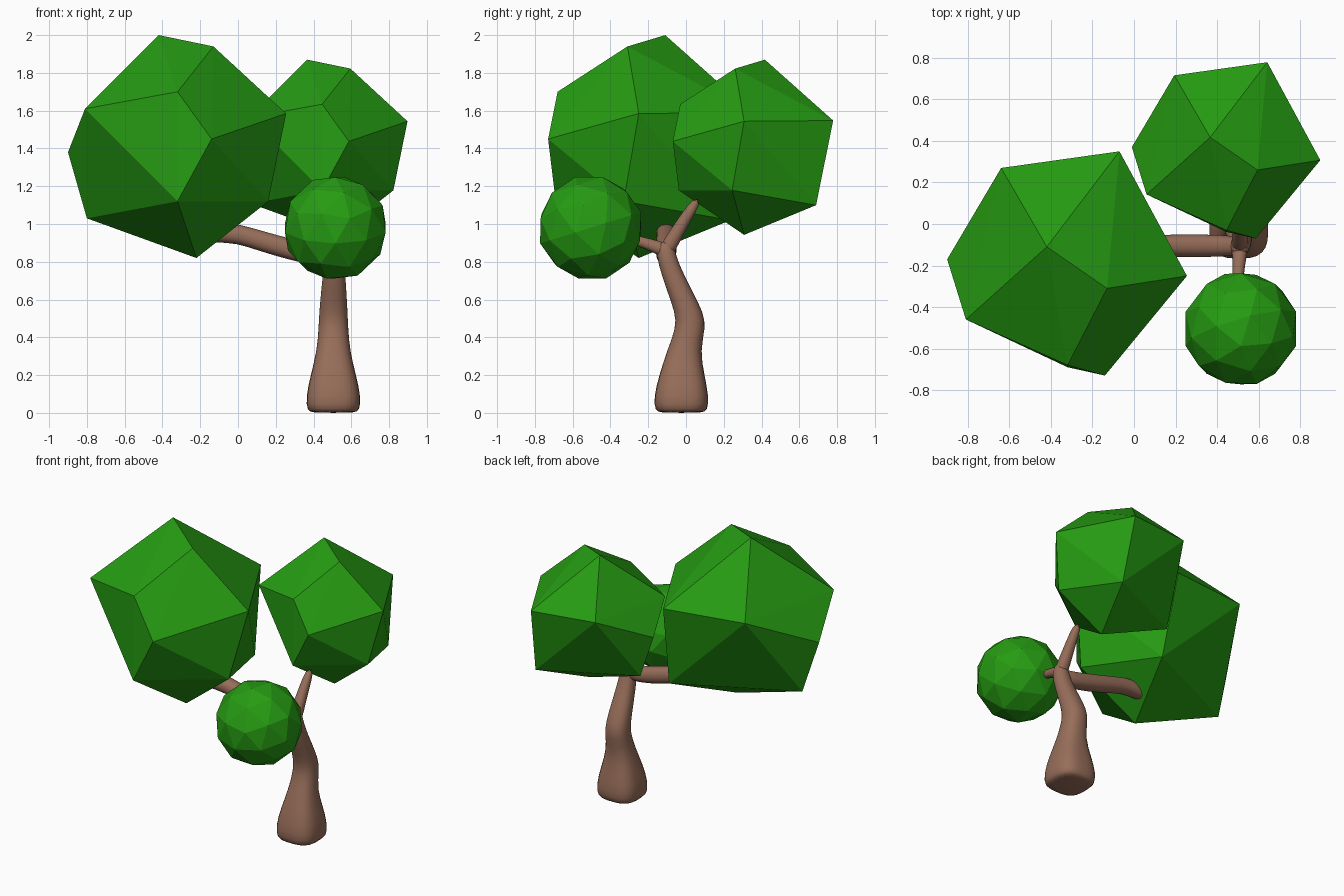
import bpy, bmesh, math
from mathutils import Vector, Matrix

if "Cube" in bpy.data.objects:
    bpy.data.objects.remove(bpy.data.objects["Cube"])


def material(name, rgb):
    m = bpy.data.materials.new(name)
    m.diffuse_color = (*rgb, 1)
    m.use_nodes = True
    m.node_tree.nodes["Principled BSDF"].inputs["Base Color"].default_value = m.diffuse_color
    return m


LEAF = material("leaf green", (0.019, 0.33, 0.006))
BARK = material("bark brown", (0.31, 0.155, 0.102))


def finish(bm, name, mat):
    bmesh.ops.recalc_face_normals(bm, faces=bm.faces)
    me = bpy.data.meshes.new(name)
    bm.to_mesh(me)
    bm.free()
    me.materials.append(mat)
    ob = bpy.data.objects.new(name, me)
    bpy.context.collection.objects.link(ob)
    return ob


# Faceted crown: convex hull of a few corners, reused at two sizes
CROWN = [(-.42, -.11, 2.0), (-.13, -.31, 1.94), (-.32, -.68, 1.70), (-.81, -.46, 1.61),
         (.255, -.25, 1.585), (-.14, -.73, 1.45), (-.90, -.17, 1.38), (-.80, -.13, 1.03),
         (-.32, -.69, 1.12), (-.22, -.25, .82), (.16, -.33, 1.12), (-.035, .235, 1.02),
         (-.07, .35, 1.59), (-.64, .27, 1.61)]


def crown(name, scale, offset):
    bm = bmesh.new()
    for p in CROWN:
        bm.verts.new(Vector(p) * scale + Vector(offset))
    bmesh.ops.convex_hull(bm, input=bm.verts[:])
    finish(bm, name, LEAF)


crown("large_foliage", 1.0, (0, 0, 0))
crown("medium_foliage", .786, (.697, .504, .298))

# Small round foliage at the front
bm = bmesh.new()
bmesh.ops.create_icosphere(bm, subdivisions=2, radius=.28,
                           matrix=Matrix.Translation((.515, -.505, .98)) @ Matrix.Rotation(.3, 4, 'X'))
finish(bm, "small_foliage", LEAF)


# Limb: rounded-square rings (x, y, z, half width) lofted along a path
def limb(name, path, side, power=2.3, flat=False, sides=16):
    bm = bmesh.new()
    pts = [Vector(p[:3]) for p in path]
    rings = []
    for i, p in enumerate(pts):
        t = pts[min(i + 1, len(pts) - 1)] - pts[max(i - 1, 0)]
        t = Vector((0, 0, 1)) if flat else t.normalized()
        u = (Vector(side) - t * t.dot(Vector(side))).normalized()
        v = t.cross(u)
        e = power if not flat or p.z < .25 else 2.4
        ring = []
        for k in range(sides):
            a = 2 * math.pi * (k + .5) / sides
            c, s = math.cos(a), math.sin(a)
            r = path[i][3] / (abs(c) ** e + abs(s) ** e) ** (1 / e)
            ring.append(bm.verts.new(p + (u * c + v * s) * r))
        rings.append(ring)
    for a, b in zip(rings, rings[1:]):
        for k in range(sides):
            n = (k + 1) % sides
            bm.faces.new((a[k], a[n], b[n], b[k]))
    bm.faces.new(rings[0])
    bm.faces.new(rings[-1])
    ob = finish(bm, name, BARK)
    for f in ob.data.polygons:
        f.use_smooth = True
    sub = ob.modifiers.new("smooth", 'SUBSURF')
    sub.levels = sub.render_levels = 1


# Trunk with a flared, squarish foot and a bend
limb("trunk", [(.505, -.025, 0, .115), (.505, -.025, .012, .138), (.505, -.025, .08, .147),
               (.505, -.022, .2, .12), (.505, -.013, .33, .088), (.505, .026, .45, .079),
               (.505, .018, .53, .076), (.507, -.035, .65, .067), (.51, -.095, .79, .055),
               (.51, -.11, .88, .047), (.51, -.105, .91, .03)],
     (1, 0, 0), power=4, flat=True)

# Three branches carrying the foliage
limb("left_branch", [(.53, -.105, .83, .045), (.42, -.105, .83, .053), (.28, -.105, .865, .056),
                     (.12, -.105, .91, .053), (0, -.105, .95, .052), (-.12, -.105, .955, .054),
                     (-.28, -.11, .94, .03)], (0, 1, 0))
limb("back_branch", [(.51, -.12, .83, .045), (.51, -.075, .91, .04), (.51, -.01, 1.02, .032),
                     (.51, .065, 1.135, .026)], (1, 0, 0))
limb("front_branch", [(.51, -.08, .84, .045), (.51, -.14, .875, .036), (.50, -.25, .91, .026),
                      (.50, -.36, .94, .022)], (1, 0, 0))
